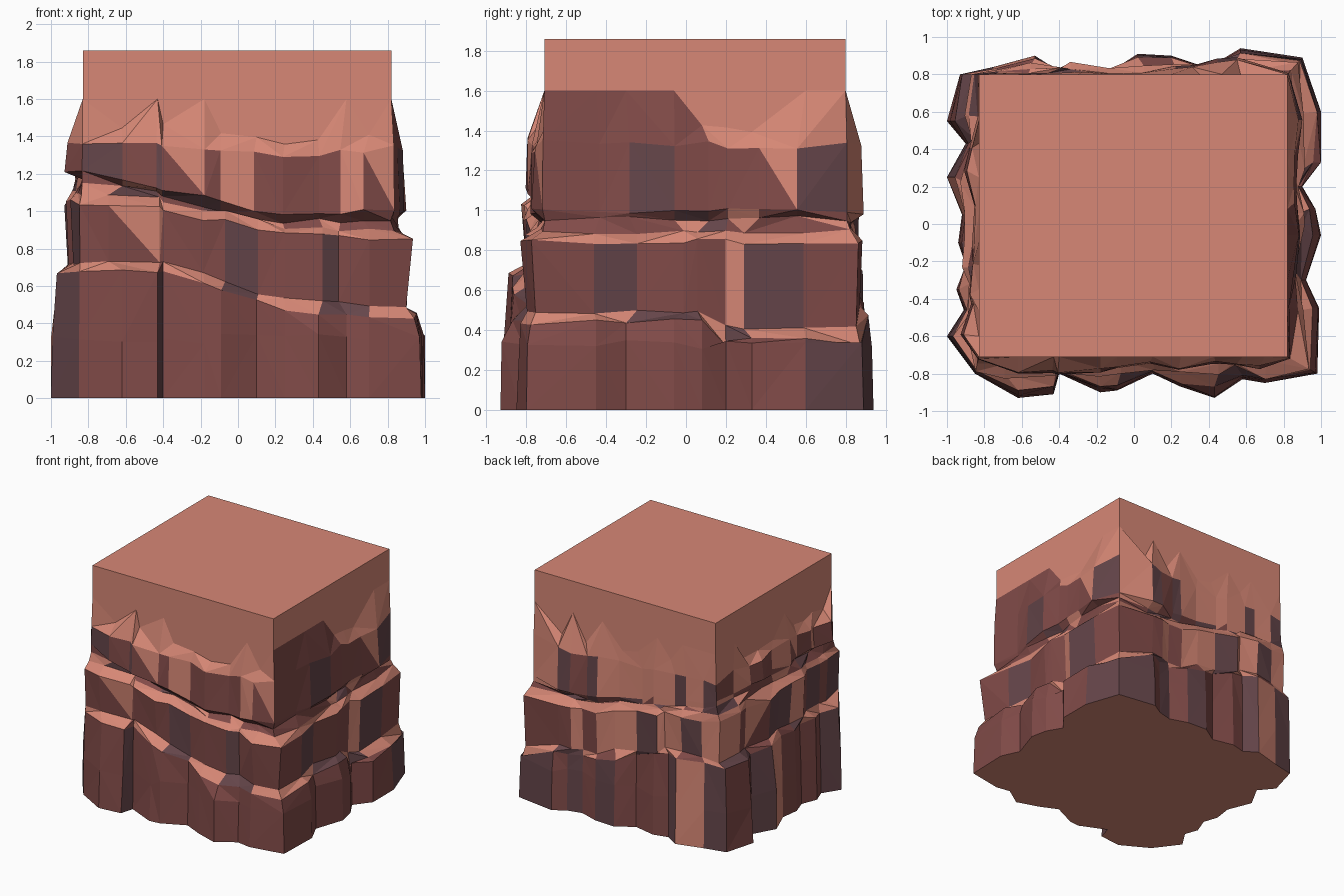
import bpy, bmesh, random
from mathutils import Vector

if "Cube" in bpy.data.objects:
    bpy.data.objects.remove(bpy.data.objects["Cube"])

random.seed(11)
X0, X1, Y0, Y1, TOP = -0.83, 0.82, -0.71, 0.80, 1.86


def material(name, rgb):
    m = bpy.data.materials.new(name)
    m.diffuse_color = (*rgb, 1)
    m.use_nodes = True
    m.node_tree.nodes["Principled BSDF"].inputs["Base Color"].default_value = m.diffuse_color
    return m


SAND = material("sand_pink", (0.68, 0.245, 0.18))
ROCK = material("rock_brown", (0.22, 0.07, 0.065))
DARK = material("rock_dark", (0.13, 0.06, 0.068))

# Footprint of the cliff, anticlockwise from the front left corner
foot = [(-.85, -.80), (-.62, -.93), (-.43, -.91), (-.40, -.80), (-.18, -.90),
        (-.09, -.89), (.10, -.80), (.25, -.87), (.43, -.93), (.58, -.83),
        (.70, -.85), (.98, -.80),
        (.99, -.45), (.92, -.30), (1.0, -.06), (.97, .08), (.90, .20),
        (1.0, .33), (1.0, .60), (.90, .89),
        (.57, .94), (.47, .88), (.35, .85), (.20, .90), (.02, .91),
        (-.12, .82), (-.30, .86), (-.42, .83), (-.53, .90), (-.75, .84),
        (-.93, .80),
        (-1.0, .55), (-.90, .43), (-1.0, .25), (-.92, .05), (-.94, -.10),
        (-.90, -.22), (-.95, -.35), (-.91, -.46), (-1.0, -.60)]
foot = [Vector(p) for p in foot]
# Nearest point of the plain wall, and the direction out from it
wall = [(min(max(p.x, X0), X1), min(max(p.y, Y0), Y1)) for p in foot]
corner = [x in (X0, X1) and y in (Y0, Y1) for x, y in wall]
right = [x == X1 for x, y in wall]
back = [y == Y1 for x, y in wall]
left = [x == X0 for x, y in wall]
wall = [Vector(w) for w in wall]
out = [(p - w).normalized() for p, w in zip(foot, wall)]
N = len(foot)


def height(x, zs):
    """Tilted bedding plane: heights sampled across x."""
    xs = (-.9, -.5, -.1, .2, .9)
    x = min(max(x, xs[0]), xs[-1])
    for a, b, za, zb in zip(xs, xs[1:], zs, zs[1:]):
        if x <= b:
            return za + (zb - za) * (x - a) / (b - a)


def shift(zs, d):
    return tuple(z + d for z in zs)


def blocky(lo, hi):
    """Offsets that stay similar over one to three columns, like cracked blocks."""
    vals = []
    while len(vals) < N:
        v = random.uniform(lo, hi)
        vals += [v + random.uniform(-.015, .015) for _ in range(random.randint(1, 3))]
    return vals[:N]


def slide():
    """Sideways shift of columns along the wall, so beds do not line up."""
    res = []
    for i in range(N):
        gap = min((wall[i] - wall[i - 1]).length, (wall[i] - wall[(i + 1) % N]).length)
        side = Vector((-out[i].y, out[i].x))
        res.append(Vector((0, 0)) if corner[i] else side * random.uniform(-.4, .4) * gap)
    return res


def ring(zs, depth, jitter=.02, back_drop=0.0, move=None):
    pts = []
    for i in range(N):
        p, q = foot[i], wall[i] + out[i] * depth[i]
        if move:
            q = q + move[i]
        z = height(p.x, zs) + random.uniform(-jitter, jitter)
        if p.x > .7 and p.y > .15:
            z -= back_drop
        pts.append(Vector((q.x, q.y, z)))
    return pts


# Depth of each bed beyond the plain wall, with bare stretches in the upper one
base = [(p - w).length for p, w in zip(foot, wall)]
mid = [b * .3 + m for b, m in zip(base, blocky(.015, .075))]
upper = [b * .1 + m for b, m in zip(base, blocky(.015, .075))]
bare_right = [right[i] and wall[i].y < -.36 for i in range(N)]
for i, w in enumerate(wall):
    if corner[i] or bare_right[i] or (back[i] and w.x < .05) or (left[i] and w.y > .5):
        upper[i] = random.uniform(.005, .02)
recess1 = [min(r, m) for r, m in zip(blocky(.01, .05), mid)]
recess2 = [min(r, u) for r, u in zip(blocky(.005, .03), upper)]

LEDGE1 = (.67, .70, .59, .48, .44)
LEDGE2 = (1.08, 1.06, .98, .90, .87)
UNDER3 = (1.19, 1.13, 1.03, .96, .98)
LEDGE3 = (1.37, 1.37, 1.33, 1.30, 1.33)

half = [d * random.uniform(.88, 1.0) for d in base]
s1, s2 = slide(), slide()
rings = [
    ring((0,) * 5, base, 0),
    ring((.32,) * 5, half, .03),
    ring(LEDGE1, [d * random.uniform(.72, .9) for d in base], .02, .10),
    ring(shift(LEDGE1, .05), [m * random.uniform(.65, .95) for m in mid], .015, .08, s1),
    ring(shift(LEDGE2, -.03), mid, .02, 0, s1),
    ring(shift(LEDGE2, .02), recess1, .015, 0, s1),
    ring(shift(UNDER3, -.02), recess2, .015, 0, s2),
    ring(shift(UNDER3, .02), upper, .015, 0, s2),
    ring(LEDGE3, [u * random.uniform(.65, .95) for u in upper], .025, 0, s2),
]
# Line where the rock merges with the plain wall, with some tall spikes
merge = ring(shift(LEDGE3, .08), [0] * N, .025)
for i, v in enumerate(merge):
    if (right[i] and wall[i].y < 0) or corner[i] or random.random() < .33:
        v.z = 1.6
rings.append(merge)


def stack(name, rows, mats, pick, facet=False, bottom=False, top=False):
    bm = bmesh.new()
    vs = [[bm.verts.new(p) for p in r] for r in rows]
    for k in range(len(vs) - 1):
        for i in range(N):
            j = (i + 1) % N
            a, b, c, d = vs[k][i], vs[k][j], vs[k + 1][j], vs[k + 1][i]
            quad = [(a, b, c, d)]
            if facet:                       # random diagonal
                quad = random.choice(([(a, b, c), (a, c, d)], [(a, b, d), (b, c, d)]))
            for n, q in enumerate(quad):
                bm.faces.new(q).material_index = pick(k, i, n)
    if bottom:
        bm.faces.new(vs[0][::-1])
    if top:
        bm.faces.new(vs[-1])
    me = bpy.data.meshes.new(name)
    bm.to_mesh(me)
    bm.free()
    for m in mats:
        me.materials.append(m)
    ob = bpy.data.objects.new(name, me)
    bpy.context.collection.objects.link(ob)
    return ob


tone = [[random.random() for _ in range(N)] for _ in range(10)]


def rock_tone(k, i, n):
    j = (i + 1) % N
    if right[i] and right[j] and k > 5 and (bare_right[i] or k == 8 and wall[i].y < 0):
        return 1                                     # brown wall on the right
    if k in (4, 8) or k == 2 and tone[k][i] < .5:    # ledge tops
        return 0
    t = tone[max(k, 1)][i]
    pale = .4 if back[i] else .12                    # the back is paler
    if k < 2:
        pale *= .25
    elif n:                                          # odd pale triangles
        pale += .1
    return 0 if t < pale else 2 if t > .75 else 1


# Layered rock faces and the plain block on top
stack("rock_strata", rings, [SAND, ROCK, DARK], rock_tone, facet=True, bottom=True)
stack("top_block", [merge, [Vector((w.x, w.y, TOP)) for w in wall]],
      [SAND], lambda k, i, n: 0, top=True)
